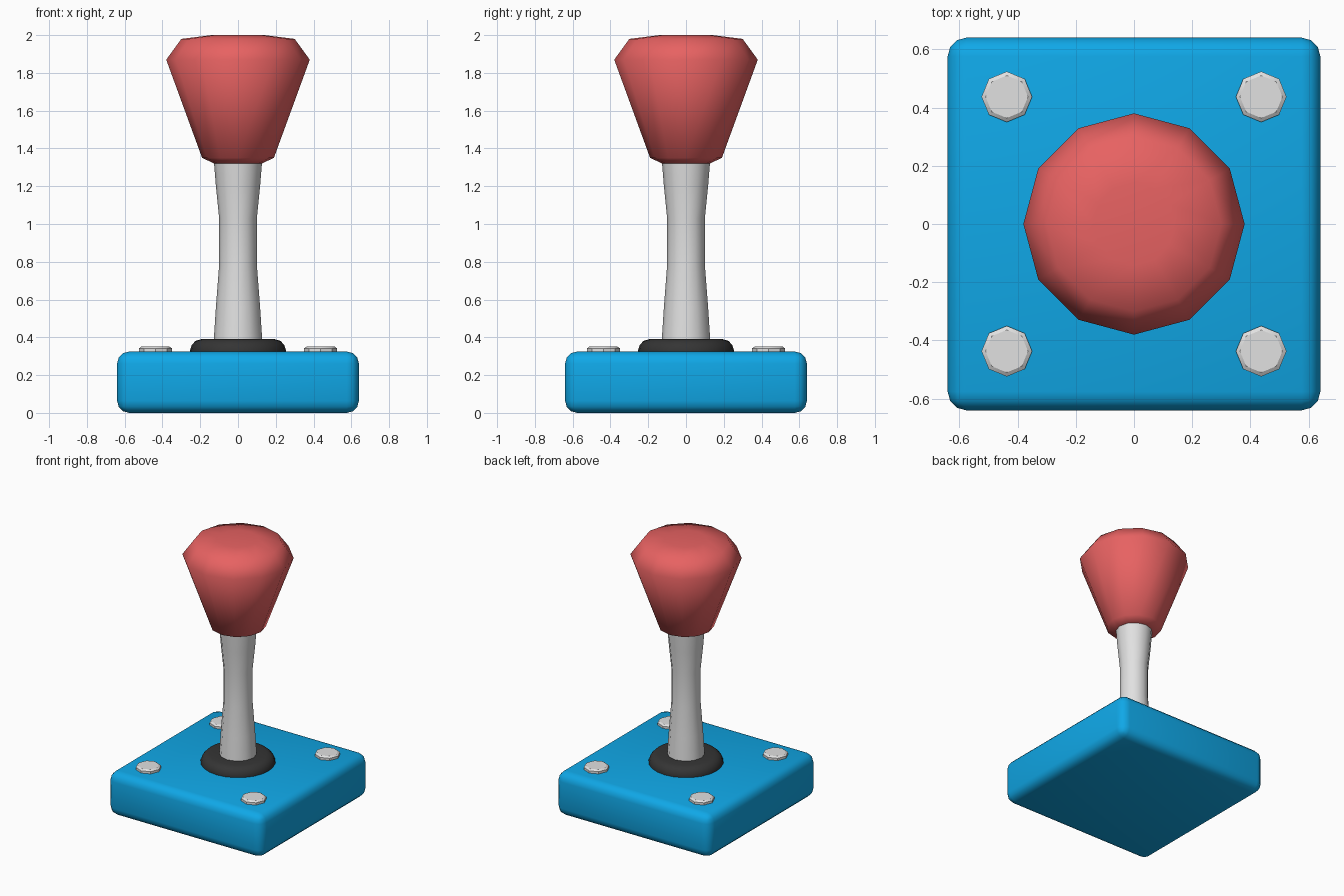
import bpy
import bmesh
import math

if "Cube" in bpy.data.objects:
    bpy.data.objects.remove(bpy.data.objects["Cube"], do_unlink=True)


def material(name, colour):
    mat = bpy.data.materials.new(name)
    mat.use_nodes = True
    mat.diffuse_color = (*colour, 1)
    mat.node_tree.nodes["Principled BSDF"].inputs["Base Color"].default_value = (*colour, 1)
    return mat


blue = material("blue", (0.005, 0.39, 0.8))
red = material("red", (0.8, 0.122, 0.122))
grey = material("light grey", (0.75, 0.75, 0.75))
black = material("black", (0.035, 0.035, 0.035))


def finish(name, bm, mat, angle):
    """Turn a bmesh into a shaded object."""
    bmesh.ops.recalc_face_normals(bm, faces=bm.faces[:])
    mesh = bpy.data.meshes.new(name)
    bm.to_mesh(mesh)
    bm.free()
    mesh.materials.append(mat)
    obj = bpy.data.objects.new(name, mesh)
    bpy.context.collection.objects.link(obj)
    bpy.ops.object.select_all(action="DESELECT")
    obj.select_set(True)
    bpy.context.view_layer.objects.active = obj
    bpy.ops.object.shade_smooth_by_angle(angle=math.radians(angle))
    return obj


def lathe(name, profile, sides, mat, angle, centre=(0, 0)):
    """Closed solid of revolution from (radius, height) points."""
    bm = bmesh.new()
    rings = []
    for r, z in profile:
        turns = [math.tau * i / sides for i in range(sides)]
        rings.append([bm.verts.new((centre[0] + r * math.cos(a),
                                    centre[1] + r * math.sin(a), z)) for a in turns])
    for low, high in zip(rings, rings[1:]):
        for i in range(sides):
            j = (i + 1) % sides
            bm.faces.new((low[i], low[j], high[j], high[i]))
    bm.faces.new(rings[0][::-1])
    bm.faces.new(rings[-1])
    return finish(name, bm, mat, angle)


# Rounded base block
bm = bmesh.new()
bmesh.ops.create_cube(bm, size=1)
for v in bm.verts:
    v.co = (v.co.x * 1.28, v.co.y * 1.28, (v.co.z + 0.5) * 0.325)
bmesh.ops.bevel(bm, geom=bm.edges[:], offset=0.064, segments=3,
                profile=0.5, affect="EDGES", clamp_overlap=True)
finish("base", bm, blue, 60)

# Rubber collar around the stem
lathe("collar", [(0.25, 0.30), (0.255, 0.33), (0.245, 0.36), (0.225, 0.381),
                 (0.195, 0.39), (0.12, 0.39)], 24, black, 60)

# Waisted stem
lathe("stem", [(0.13, 0.36), (0.117, 0.56), (0.1, 0.78), (0.1, 1.03),
               (0.117, 1.2), (0.13, 1.36)], 12, grey, 60)

# Faceted grip, smooth shaded
lathe("grip", [(0.125, 1.32), (0.19, 1.35), (0.38, 1.87),
               (0.30, 1.98), (0.14, 2.0)], 12, red, 180)

# Corner bolts
for side, x in (("right", -0.437), ("left", 0.437)):
    for end, y in (("front", -0.437), ("back", 0.437)):
        lathe(f"{end}_{side}_bolt", [(0.087, 0.31), (0.087, 0.342), (0.073, 0.352)],
              8, grey, 30, (x, y))
